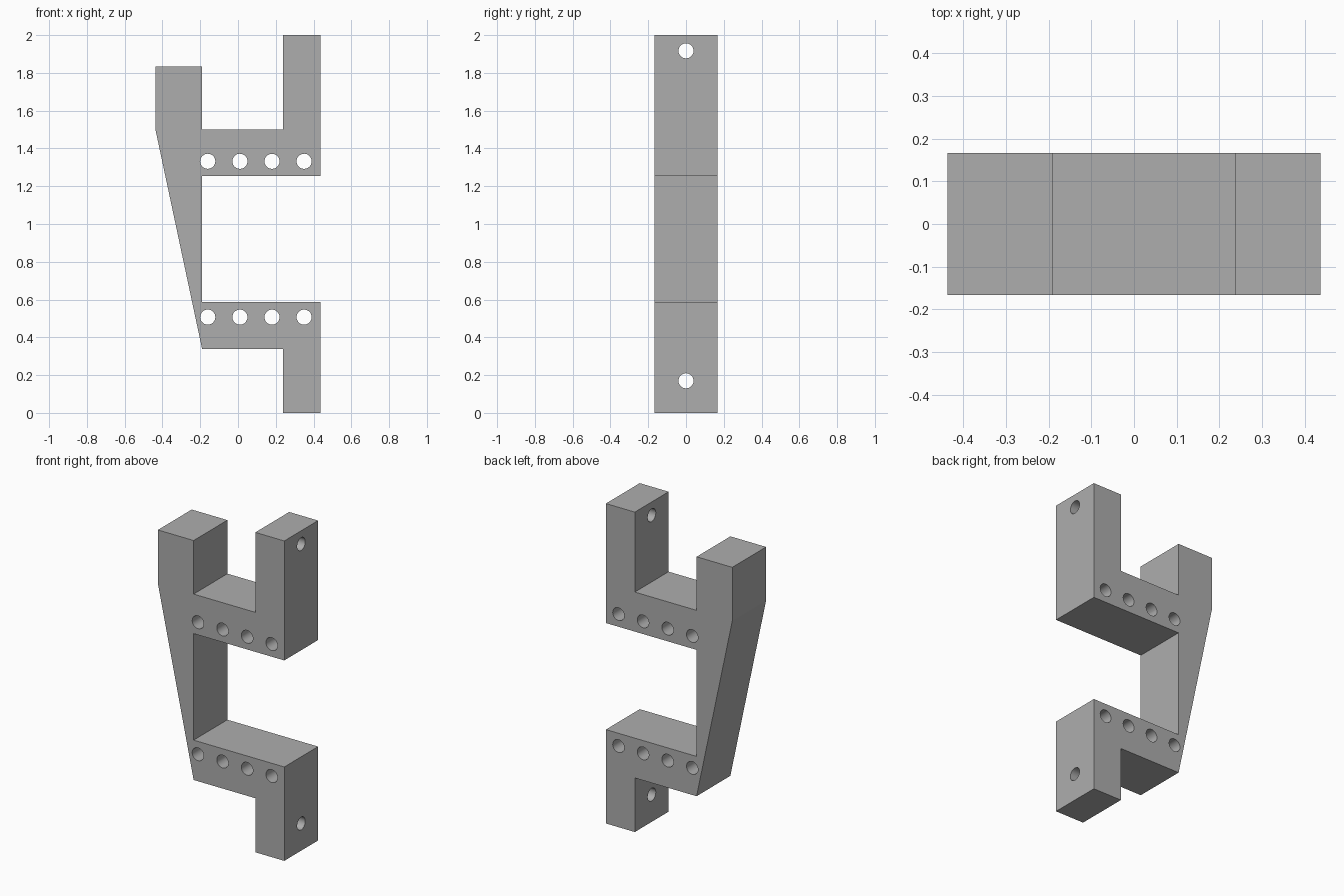
import bpy, bmesh, math
from mathutils import Matrix, Vector

cube = bpy.data.objects.get("Cube")
if cube:
    bpy.data.objects.remove(cube, do_unlink=True)

HALF_DEPTH = 0.167
HOLE_RADIUS = 0.04

grey = bpy.data.materials.new("plain grey")
grey.use_nodes = True
color = (0.42, 0.42, 0.42, 1)
grey.diffuse_color = color
grey.node_tree.nodes["Principled BSDF"].inputs["Base Color"].default_value = color


def add_object(name, bm):
    bmesh.ops.recalc_face_normals(bm, faces=bm.faces)
    mesh = bpy.data.meshes.new(name)
    bm.to_mesh(mesh)
    bm.free()
    mesh.materials.append(grey)
    obj = bpy.data.objects.new(name, mesh)
    bpy.context.collection.objects.link(obj)
    return obj


def add_hole(bm, center, rotation):
    bmesh.ops.create_cone(bm, cap_ends=True, segments=32, radius1=HOLE_RADIUS,
                          radius2=HOLE_RADIUS, depth=0.6,
                          matrix=Matrix.Translation(center) @ rotation)


# Bracket: side profile extruded through its depth
profile = [(-0.19, 0.338), (0.237, 0.338), (0.237, 0), (0.437, 0),
           (0.437, 0.587), (-0.19, 0.587), (-0.19, 1.253), (0.437, 1.253),
           (0.437, 2), (0.237, 2), (0.237, 1.5), (-0.19, 1.5),
           (-0.19, 1.835), (-0.437, 1.835), (-0.437, 1.5)]
bm = bmesh.new()
face = bm.faces.new([bm.verts.new((x, -HALF_DEPTH, z)) for x, z in profile])
extruded = bmesh.ops.extrude_face_region(bm, geom=[face])
verts = [v for v in extruded["geom"] if isinstance(v, bmesh.types.BMVert)]
bmesh.ops.translate(bm, verts=verts, vec=(0, 2 * HALF_DEPTH, 0))
bracket = add_object("bracket", bm)

# Holes: a row through each arm, and one across each mounting post
bm = bmesh.new()
along_y = Matrix.Rotation(math.pi / 2, 4, "X")
along_x = Matrix.Rotation(math.pi / 2, 4, "Y")
for z in (0.507, 1.332):
    for i in range(4):
        add_hole(bm, Vector((-0.16 + 0.17 * i, 0, z)), along_y)
for z in (0.17, 1.917):
    add_hole(bm, Vector((0.337, 0, z)), along_x)
cutter = add_object("hole_cutter", bm)
cutter.hide_render = True

cut = bracket.modifiers.new("holes", "BOOLEAN")
cut.operation = "DIFFERENCE"
cut.solver = "EXACT"
cut.object = cutter

# Apply the cut, discard the cutter and smooth the hole walls
bpy.ops.object.select_all(action="DESELECT")
bracket.select_set(True)
bpy.context.view_layer.objects.active = bracket
bpy.ops.object.modifier_apply(modifier=cut.name)
bpy.data.objects.remove(cutter, do_unlink=True)
bpy.ops.object.shade_smooth_by_angle(angle=math.radians(30))
# The shallow bend in the outer wall stays crisp
for polygon in bracket.data.polygons:
    if polygon.area > 0.02:
        polygon.use_smooth = False
